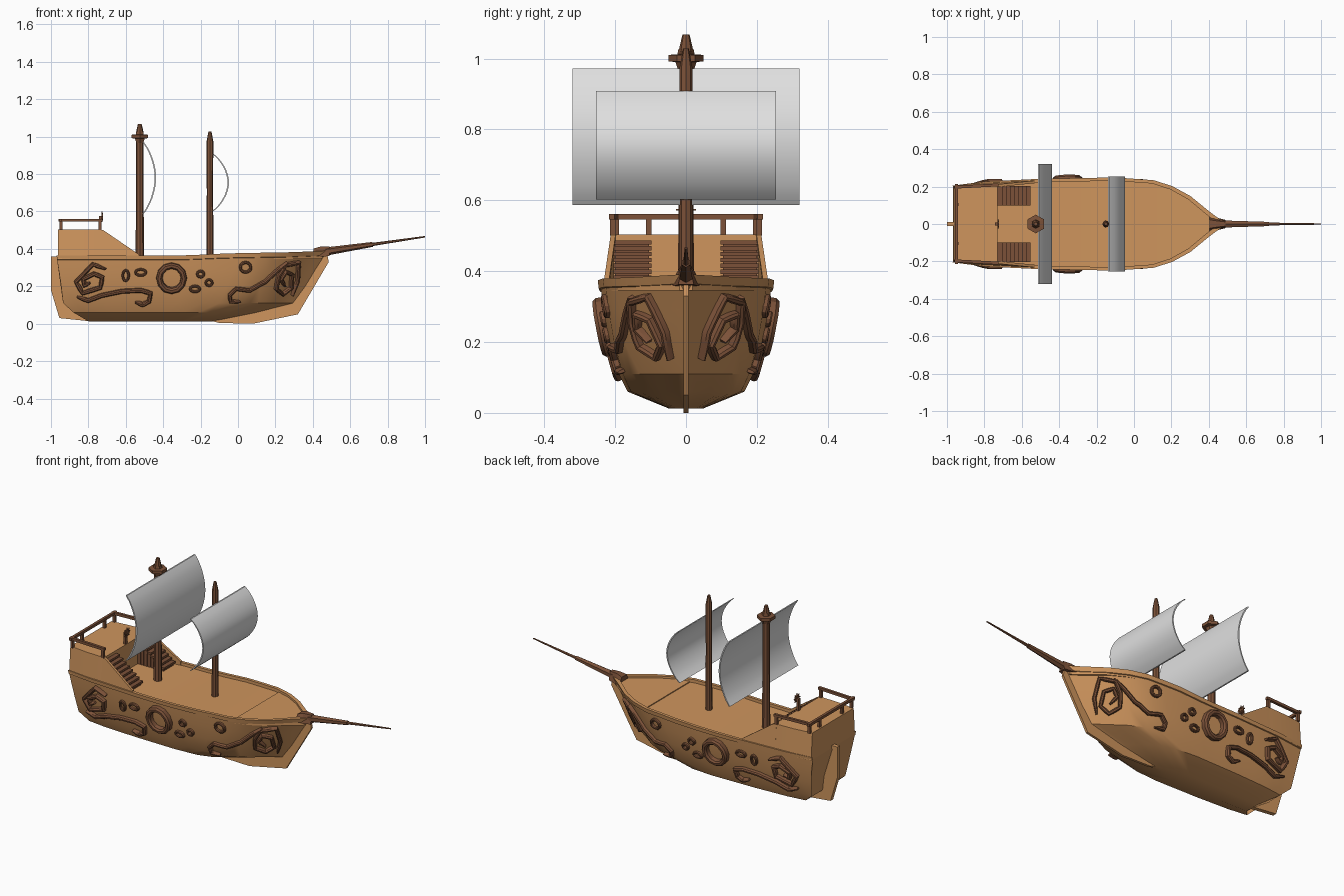
import bpy, bmesh, math
from mathutils import Vector
from mathutils.bvhtree import BVHTree

if "Cube" in bpy.data.objects:
    bpy.data.objects.remove(bpy.data.objects["Cube"])


def material(name, rgb):
    m = bpy.data.materials.new(name)
    m.diffuse_color = (*rgb, 1)
    m.use_nodes = True
    m.node_tree.nodes["Principled BSDF"].inputs["Base Color"].default_value = m.diffuse_color
    return m


WOOD = material("light_wood", (0.62, 0.30, 0.11))
DARK = material("dark_wood", (0.20, 0.083, 0.04))
SAIL = material("sail_cloth", (0.74, 0.74, 0.74))


def finish(bm, name, mat, mirror=False, smooth=30):
    bmesh.ops.recalc_face_normals(bm, faces=bm.faces)
    me = bpy.data.meshes.new(name)
    bm.to_mesh(me)
    bm.free()
    me.materials.append(mat)
    ob = bpy.data.objects.new(name, me)
    bpy.context.collection.objects.link(ob)
    if smooth:
        bpy.ops.object.select_all(action='DESELECT')
        ob.select_set(True)
        bpy.context.view_layer.objects.active = ob
        bpy.ops.object.shade_smooth_by_angle(angle=math.radians(smooth))
    if mirror:
        ob.modifiers.new("mirror", 'MIRROR').use_axis = (False, True, False)
    return ob


def loft(bm, rings, closed=False, caps=True):
    """Skin closed cross-sections in order."""
    vs = [[bm.verts.new(p) for p in r] for r in rings]
    n = len(vs[0])
    for i in range(len(vs) if closed else len(vs) - 1):
        a, b = vs[i], vs[(i + 1) % len(vs)]
        for j in range(n):
            bm.faces.new((a[j], a[(j + 1) % n], b[(j + 1) % n], b[j]))
    if caps and not closed:
        bm.faces.new(vs[0])
        bm.faces.new(vs[-1])


def plate(bm, outline, y0, y1):
    """Side profile in x, z with thickness in y."""
    loft(bm, [[(x, y, z) for x, z in outline] for y in (y0, y1)])


def box(bm, x0, x1, y0, y1, z0, z1):
    plate(bm, [(x0, z0), (x1, z0), (x1, z1), (x0, z1)], y0, y1)


def beam(bm, a, b, r0, r1, sides=4):
    a, b = Vector(a), Vector(b)
    t = (b - a).normalized()
    u = t.cross(Vector((0, 0, 1)) if abs(t.z) < 0.9 else Vector((0, 1, 0))).normalized()
    v = t.cross(u)
    loft(bm, [[p + (u * math.cos(k) + v * math.sin(k)) * r for k in
               [(i + 0.5) * math.tau / sides for i in range(sides)]]
              for p, r in ((a, r0), (b, r1))])


def turned(bm, x, profile, sides):
    """Upright turned shape from (radius, z) pairs."""
    loft(bm, [[(x + r * math.sin(i * math.tau / sides), r * math.cos(i * math.tau / sides), z)
               for i in range(sides)] for r, z in profile])


def lerp(table, x):
    for (a, fa), (b, fb) in zip(table, table[1:]):
        if x <= b:
            return fa + (fb - fa) * max(0, (x - a) / (b - a))
    return table[-1][1]


# Hull: waterlines as height, stern x, bow x, half width, outward offset
LEVELS = [(.013, -.80, -.13, .05, 0), (.06, -.88, .10, .165, 0), (.11, -.935, .295, .19, 0),
          (.20, -.945, .36, .216, 0), (.28, -.957, .415, .232, 0), (.34, -.967, .46, .240, 0),
          (.342, -.967, .462, .240, .006), (.364, -.97, .475, .243, .006),
          (.364, -.955, .46, .243, -.012), (.347, -.955, .46, .243, -.012)]
PLAN = [(0, .82), (.118, .91), (.326, .97), (.6, 1), (.743, .94), (.8125, .81),
        (.88, .59), (.95, .25), (1, .03)]
STATIONS = [0, .06, .118, .22, .326, .42, .5, .6, .68, .743, .78, .8125, .85, .88, .915, .95, .98, 1]


def sheer(x, z):
    return lerp([(-.3, 0), (-.05, .012), (.3, .018), (.47, .026)], x) * max(0, (z - .2) / .16)


bm = bmesh.new()
sections = []
for u in STATIONS:
    port, star = [], []
    for z, xs, xb, w, d in LEVELS:
        x = xs + (xb - xs) * u
        y = max(.003, w * lerp(PLAN, u) + d)
        port.append((x, y, z + sheer(x, z)))
        star.append((x, -y, z + sheer(x, z)))
    sections.append(port + star[::-1])
loft(bm, sections)
bmesh.ops.recalc_face_normals(bm, faces=bm.faces)
hull_tree = BVHTree.FromBMesh(bm)
finish(bm, "hull", WOOD, smooth=35)


def deck_width(x):
    return lerp(PLAN, (x + .97) / 1.445) * .243 - .008


# Raised foredeck
bm = bmesh.new()
loft(bm, [[(x, s * max(.004, deck_width(x)), z) for s, z in
           ((-1, .345), (1, .345), (1, .366 + .03 * (x - .12)), (-1, .366 + .03 * (x - .12)))]
          for x in (.12, .2, .3, .4, .45)])
finish(bm, "foredeck", WOOD)

# Stern castle with sloping bulwarks
bm = bmesh.new()
loft(bm, [[(x, -w - .012, .345), (x, w + .012, .345), (x, w, .503), (x, -w, .503)]
          for x, w in ((-.963, .193), (-.85, .206), (-.73, .211))])
for s in (-1, 1):
    loft(bm, [[(x, s * w, .345), (x, s * (w + .016), .345), (x, s * (w + k), z), (x, s * (w + k - .014), z)]
              for x, w, z, k in ((-.74, .207, .505, .004), (-.72, .208, .5, .005), (-.53, .218, .37, .014))])
finish(bm, "stern_castle", WOOD)

# Rudder and keel fin
bm = bmesh.new()
plate(bm, [(-1, .36), (-1, .18), (-.955, .03), (-.80, .014), (-.9, .12), (-.95, .36)], -.012, .012)
finish(bm, "rudder", WOOD, smooth=0)
bm = bmesh.new()
plate(bm, [(-.15, .016), (-.1, .004), (.08, 0), (.32, .05), (.485, .33), (.475, .385),
           (.42, .32), (.28, .12), (0, .05)], -.007, .007)
finish(bm, "keel", WOOD, smooth=0)

# Stairs either side of the stern castle
bm = bmesh.new()
for i in range(8):
    x = -.73 + i * .0215
    z = .487 - i * .0165
    box(bm, x, x + .026, .098, .204, z - .012, z)
    box(bm, x, x + .018, .104, .2, .345, z - .01)
finish(bm, "stairs", DARK, mirror=True, smooth=0)

# Stern railing
bm = bmesh.new()
for s in (-1, 1):
    beam(bm, (-.96, s * .197, .553), (-.725, s * .209, .553), .011, .011)
    for x, y in ((-.947, .197), (-.947, .105), (-.738, .207)):
        beam(bm, (x, s * y, .5), (x, s * y, .55), .011, .011)
beam(bm, (-.95, -.214, .553), (-.95, .214, .553), .011, .011)
finish(bm, "stern_railing", DARK, smooth=0)

# Steering wheel on its post
bm = bmesh.new()
box(bm, -.743, -.731, -.008, .008, .5, .575)
WX, WZ = -.727, .573
loft(bm, [[(WX + dx, r * math.cos(k), WZ + r * math.sin(k))
           for dx, r in ((-.004, .014), (.004, .014), (.004, .02), (-.004, .02))]
          for k in [i * math.tau / 12 for i in range(12)]], closed=True)
for i in range(4):
    dy, dz = .028 * math.cos(i * math.pi / 4), .028 * math.sin(i * math.pi / 4)
    beam(bm, (WX, -dy, WZ - dz), (WX, dy, WZ + dz), .003, .003)
finish(bm, "steering_wheel", DARK, smooth=0)

# Masts and lookout platform
bm = bmesh.new()
turned(bm, -.525, [(.023, .345), (.02, .7), (.02, .985), (.021, 1.02), (.01, 1.068)], 8)
finish(bm, "main_mast", DARK)
bm = bmesh.new()
turned(bm, -.525, [(.021, .965), (.03, .99), (.05, .992), (.05, 1.01), (.024, 1.012), (.022, 1.025)], 6)
finish(bm, "lookout", DARK, smooth=0)
bm = bmesh.new()
turned(bm, -.15, [(.019, .345), (.017, .7), (.018, .975), (.008, 1.028)], 8)
finish(bm, "fore_mast", DARK)


# Billowing sails
def sail(name, x, belly, half, z0, z1, n=14):
    def arc(grow):
        return [(x + grow + belly * math.sin(math.pi * i / n) ** .8, z0 + (z1 - z0) * i / n)
                for i in range(n + 1)]
    front, back = arc(.008), arc(0)
    b = bmesh.new()
    loft(b, [[(f[0], y, f[1]), (g[0], y, g[1]), (g[0], -y, g[1]), (f[0], -y, f[1])]
             for f, g in zip(front, back) for y in (half,)])
    finish(b, name, SAIL)


sail("main_sail", -.512, .066, .32, .587, .972)
sail("fore_sail", -.138, .082, .254, .602, .908)

# Bowsprit with its foot block
bm = bmesh.new()
loft(bm, [[(x, -w, z0), (x, w, z0), (x, w * .5, z1), (x, -w * .5, z1)]
          for x, w, z0, z1 in ((.405, .045, .362, .402), (.44, .034, .358, .412), (.49, .022, .362, .412))])
beam(bm, (.47, 0, .386), (.72, 0, .424), .022, .013, 6)
beam(bm, (.70, 0, .421), (1, 0, .465), .009, .004, 6)
finish(bm, "bowsprit", DARK, smooth=0)


# Carved ornament laid over the hull side
def on_hull(x, z):
    p, n, _, _ = hull_tree.ray_cast(Vector((x, -1, z)), Vector((0, 1, 0)))
    if p is None:
        p, n, _, _ = hull_tree.find_nearest(Vector((x, -.05, z)))
    return p, n


def ribbon(bm, pts, width, height, closed=False, split=3):
    if not closed:
        pts = [tuple(a[k] + (b[k] - a[k]) * i / split for k in (0, 1))
               for a, b in zip(pts, pts[1:]) for i in range(split)] + [pts[-1]]
    hits = [on_hull(*p) for p in pts]
    n = len(hits)
    rings = []
    for i, (p, nor) in enumerate(hits):
        a = hits[(i - 1) % n if closed else max(0, i - 1)][0]
        b = hits[(i + 1) % n if closed else min(n - 1, i + 1)][0]
        side = nor.cross(b - a).normalized()
        w = width if closed else width * min(1, .45 + .25 * min(i, n - 1 - i))
        rings.append([p + side * w * k + nor * h for k, h in
                      ((-1, -.008), (-.9, height * .7), (-.4, height), (.4, height), (.9, height * .7), (1, -.008))])
    loft(bm, rings, closed)


bm = bmesh.new()
# stern scroll and tail
ribbon(bm, [(-.79, .22), (-.82, .205), (-.825, .24), (-.77, .268), (-.725, .25), (-.735, .195),
            (-.83, .165), (-.865, .225), (-.775, .318), (-.705, .292)], .012, .024)
ribbon(bm, [(-.86, .145), (-.80, .125), (-.73, .152), (-.62, .175), (-.52, .18), (-.467, .165),
            (-.475, .12), (-.51, .105), (-.55, .118)], .012, .022)
# bow scroll and tail
ribbon(bm, [(.245, .205), (.225, .24), (.25, .28), (.285, .265), (.28, .195), (.235, .16),
            (.2, .19), (.215, .26), (.25, .315), (.32, .33), (.315, .23), (.285, .155)], .011, .022)
ribbon(bm, [(.26, .33), (.2, .28), (.14, .225), (.06, .18), (-.01, .188), (-.045, .155),
            (-.04, .12), (.01, .12)], .011, .02)
finish(bm, "carved_scrolls", DARK, mirror=True)

# Porthole rings: centre, radii, band width, height
bm = bmesh.new()
for x, z, rx, rz, w, h in ((-.355, .245, .066, .066, .017, .032), (-.6, .258, .016, .028, .007, .014),
                           (-.52, .275, .028, .016, .007, .014), (-.23, .187, .026, .015, .007, .014),
                           (-.2, .266, .018, .016, .007, .014), (-.155, .22, .017, .016, .007, .014),
                           (.04, .302, .028, .026, .008, .014)):
    ribbon(bm, [(x + rx * math.cos(i * math.tau / 12), z + rz * math.sin(i * math.tau / 12))
                for i in range(12)], w, h, closed=True)
finish(bm, "porthole_rings", DARK, mirror=True)
